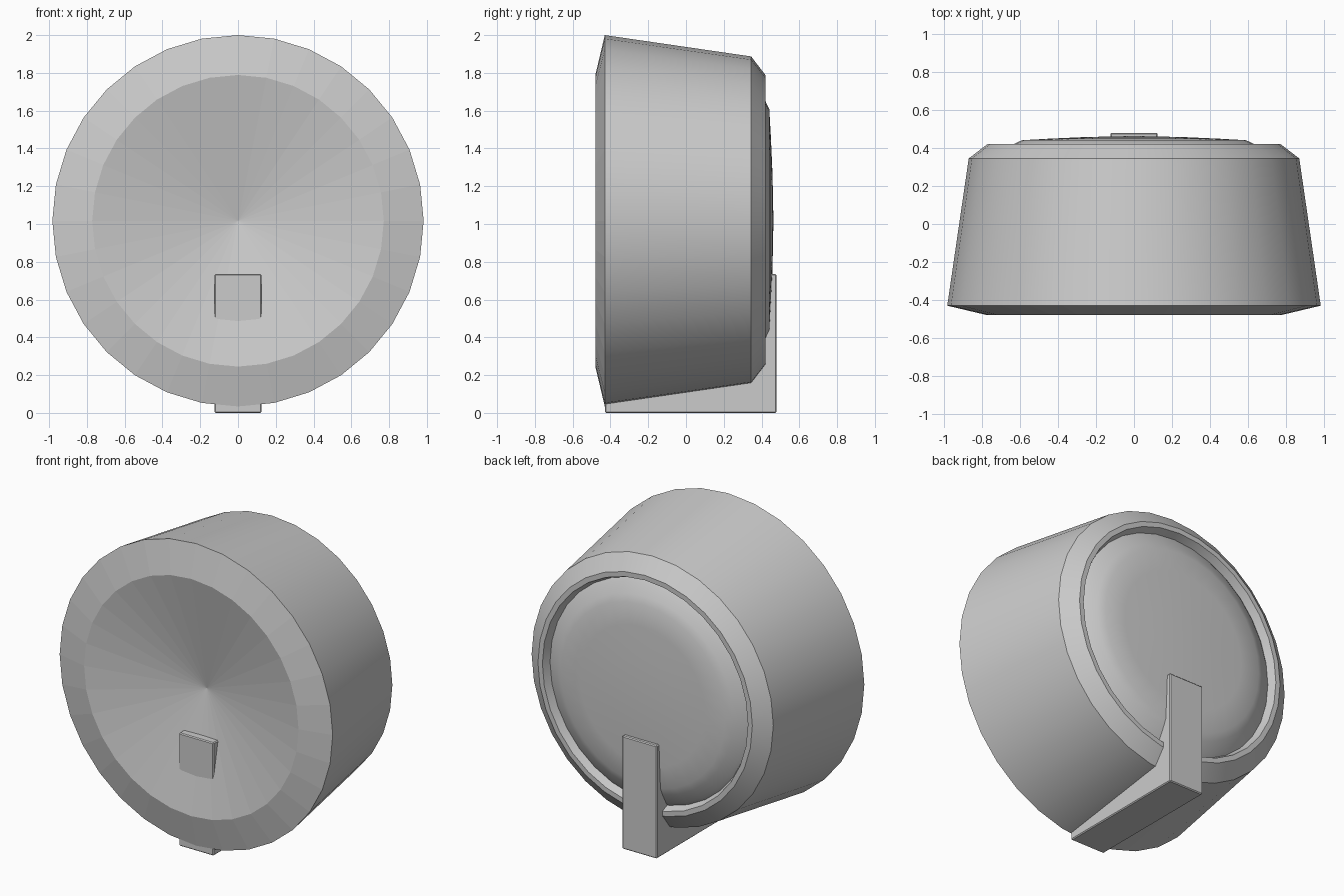
import bpy, bmesh, math
from mathutils import Matrix

if "Cube" in bpy.data.objects:
    bpy.data.objects.remove(bpy.data.objects["Cube"])

CENTRE_Z, SIDES = 1.017, 32


def lathe(name, profile, smooth):
    """Spin (radius, y) points around the horizontal y axis."""
    bm = bmesh.new()
    verts = [bm.verts.new((0, y, r)) for r, y in profile]
    edges = [bm.edges.new(pair) for pair in zip(verts, verts[1:])]
    bmesh.ops.spin(bm, geom=verts + edges, cent=(0, 0, 0), axis=(0, 1, 0),
                   angle=math.tau, steps=SIDES, use_duplicate=False)
    bmesh.ops.remove_doubles(bm, verts=bm.verts, dist=1e-4)
    bmesh.ops.recalc_face_normals(bm, faces=bm.faces)
    # open shells: make sure the normals point away from the body
    bm.faces.ensure_lookup_table()
    f = max(bm.faces, key=lambda f: abs(f.normal.dot(f.calc_center_median())))
    if f.normal.dot(f.calc_center_median()) < 0:
        bmesh.ops.reverse_faces(bm, faces=bm.faces)
    mesh = bpy.data.meshes.new(name)
    bm.to_mesh(mesh)
    bm.free()
    obj = bpy.data.objects.new(name, mesh)
    obj.location.z = CENTRE_Z
    bpy.context.collection.objects.link(obj)
    if smooth:
        bpy.ops.object.select_all(action='DESELECT')
        obj.select_set(True)
        bpy.context.view_layer.objects.active = obj
        bpy.ops.object.shade_smooth_by_angle(angle=math.radians(30))
    return obj


# Shallow front cone with its faceted rim
lathe("front_dish", [(0, -0.32), (0.772, -0.48), (0.983, -0.43)], False)

# Tapered housing, chamfered back and groove wall
lathe("housing", [(0.983, -0.43), (0.87, 0.345), (0.772, 0.42),
                  (0.74, 0.42), (0.72, 0.37)], True)

# Slightly domed back cover
lathe("back_cover", [(0.72, 0.37), (0.70, 0.385), (0.635, 0.42), (0.59, 0.441),
                     (0.45, 0.449), (0.25, 0.458), (0, 0.463)], True)

# Stand block that runs through the lower part of the housing
bm = bmesh.new()
size = Matrix.Diagonal((0.25, 0.91, 0.735, 1))
bmesh.ops.create_cube(bm, size=1, matrix=Matrix.Translation((0, 0.025, 0.3675)) @ size)
bmesh.ops.bevel(bm, geom=bm.edges[:], offset=0.006, segments=1, affect='EDGES')
mesh = bpy.data.meshes.new("stand")
bm.to_mesh(mesh)
bm.free()
bpy.context.collection.objects.link(bpy.data.objects.new("stand", mesh))
